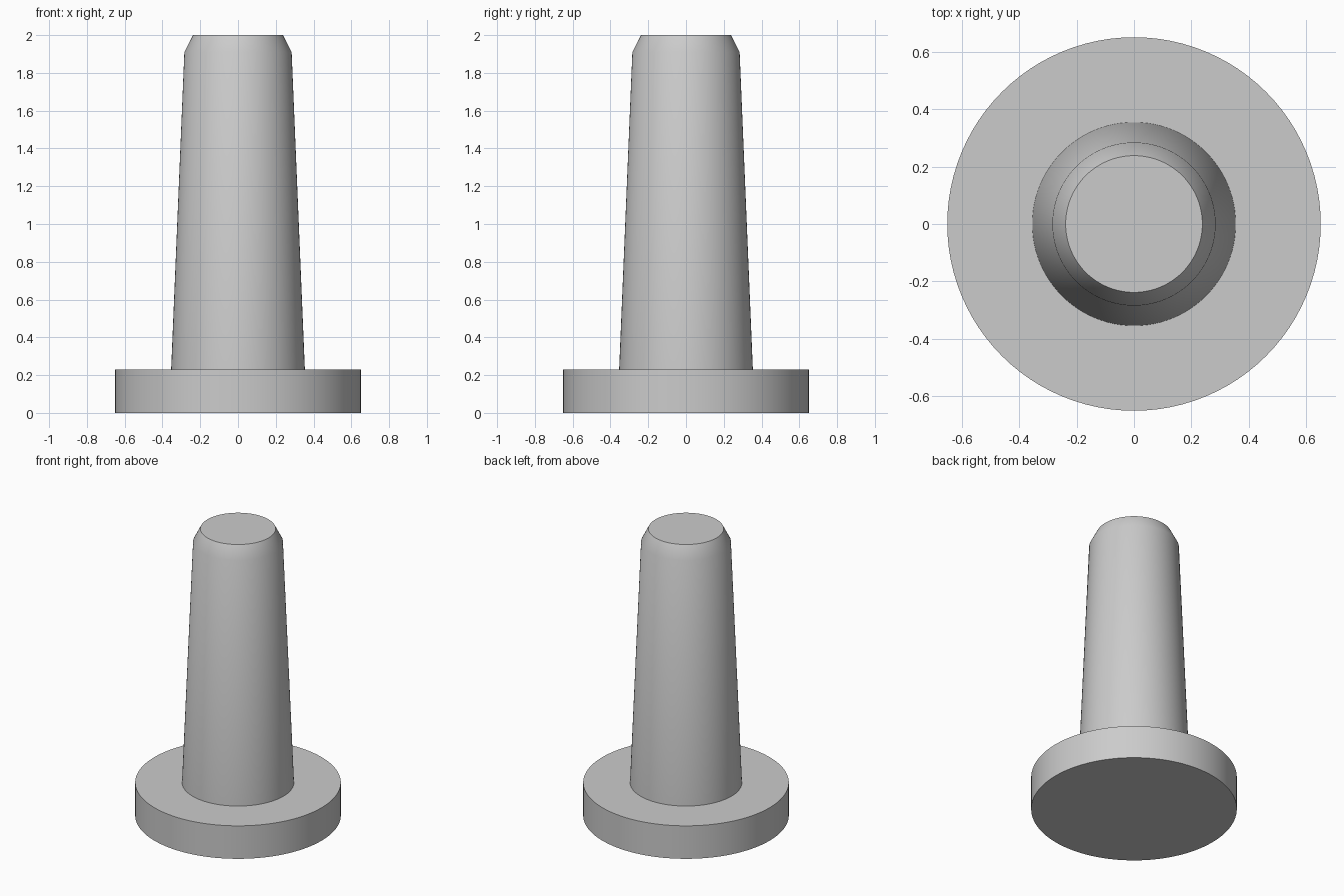
import bpy
import math

SIDES = 96

default_cube = bpy.data.objects.get("Cube")
if default_cube:
    bpy.data.objects.remove(default_cube, do_unlink=True)

# Single plain grey
grey = bpy.data.materials.new("plain_grey")
grey.use_nodes = True
colour = (0.6, 0.6, 0.6, 1.0)
grey.diffuse_color = colour
grey.node_tree.nodes["Principled BSDF"].inputs["Base Color"].default_value = colour


def lathe(name, profile, cap_bottom):
    """Revolve (radius, height) points around z, with a flat top."""
    verts = [(r * math.cos(a), r * math.sin(a), z)
             for r, z in profile
             for a in (math.tau * i / SIDES for i in range(SIDES))]
    faces = []
    for ring in range(len(profile) - 1):
        low, high = ring * SIDES, (ring + 1) * SIDES
        for i in range(SIDES):
            j = (i + 1) % SIDES
            faces.append((low + i, low + j, high + j, high + i))
    top = (len(profile) - 1) * SIDES
    faces.append(tuple(range(top, top + SIDES)))
    if cap_bottom:
        faces.append(tuple(reversed(range(SIDES))))
    mesh = bpy.data.meshes.new(name)
    mesh.from_pydata(verts, [], faces)
    mesh.materials.append(grey)
    obj = bpy.data.objects.new(name, mesh)
    bpy.context.collection.objects.link(obj)
    bpy.ops.object.select_all(action="DESELECT")
    obj.select_set(True)
    bpy.context.view_layer.objects.active = obj
    bpy.ops.object.shade_smooth_by_angle(angle=math.radians(30))
    return obj


# Round base flange
lathe("base_flange", [(0.65, 0.0), (0.65, 0.23)], True)

# Tapered pin with a chamfered tip, standing on the flange
lathe("tapered_pin", [(0.354, 0.23), (0.284, 1.91), (0.238, 2.0)], False)
